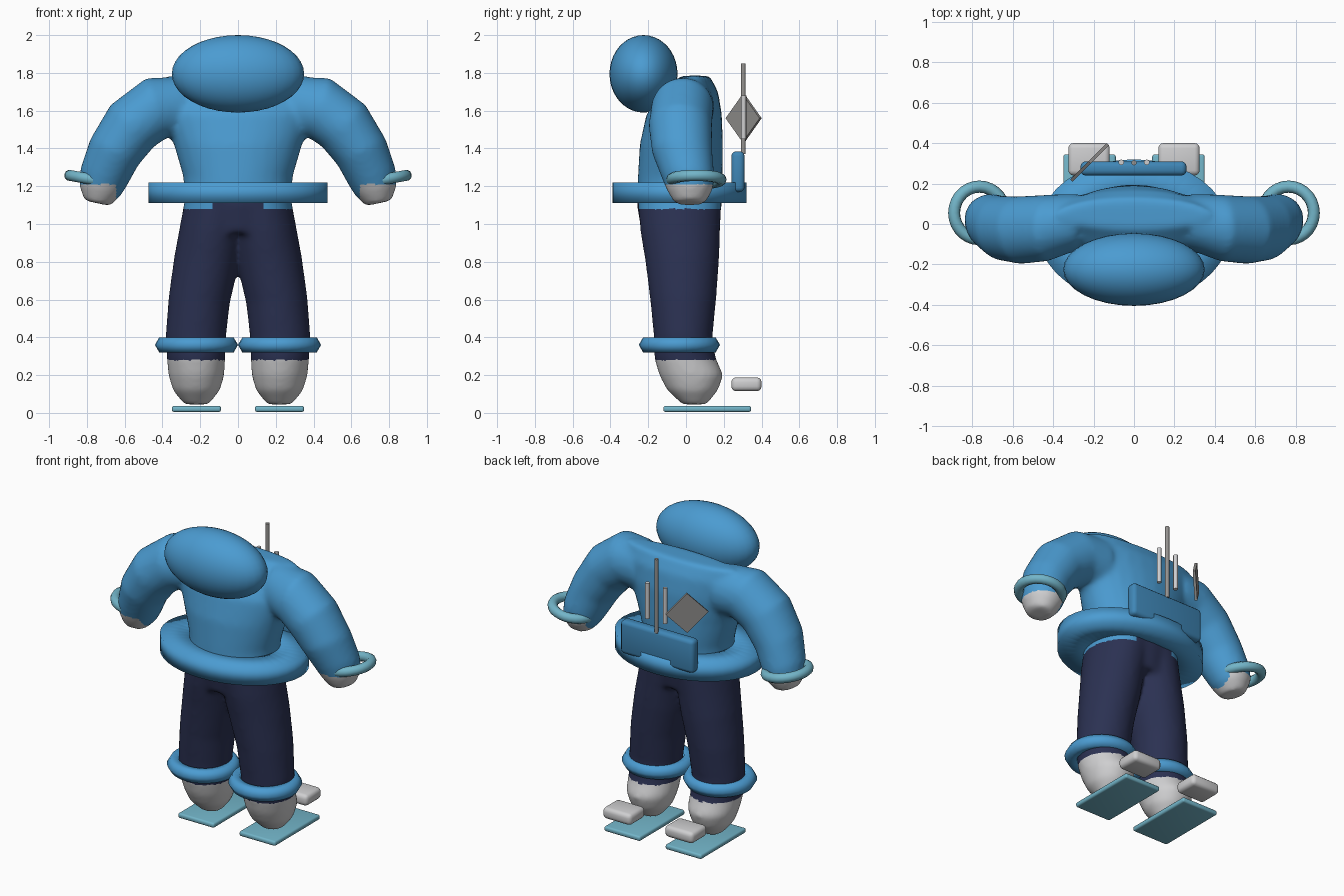
import bpy, bmesh
from math import cos, sin, pi, radians
from mathutils import Vector, Matrix

if "Cube" in bpy.data.objects:
    bpy.data.objects.remove(bpy.data.objects["Cube"])


def material(name, r, g, b):
    m = bpy.data.materials.new(name)
    m.use_nodes = True
    m.diffuse_color = (r, g, b, 1)
    bsdf = m.node_tree.nodes["Principled BSDF"]
    bsdf.inputs["Base Color"].default_value = (r, g, b, 1)
    bsdf.inputs["Roughness"].default_value = 0.6
    return m


BLUE = material("jacket_blue", .07, .33, .64)
PACK = material("pack_blue", .05, .24, .47)
NAVY = material("trouser_navy", .024, .031, .085)
PALE = material("pale_grey", .62, .62, .63)
TEAL = material("light_teal", .17, .46, .58)
GREY = material("mid_grey", .30, .29, .28)


def finish(name, bm, mat, angle=40):
    bmesh.ops.recalc_face_normals(bm, faces=bm.faces)
    mesh = bpy.data.meshes.new(name)
    bm.to_mesh(mesh)
    bm.free()
    ob = bpy.data.objects.new(name, mesh)
    bpy.context.collection.objects.link(ob)
    mesh.materials.append(mat)
    shade(ob, angle)
    return ob


def shade(ob, angle):
    bpy.ops.object.select_all(action='DESELECT')
    ob.select_set(True)
    bpy.context.view_layer.objects.active = ob
    bpy.ops.object.shade_smooth_by_angle(angle=radians(angle))


def loft(bm, stations, side=1, n=28):
    """Closed tube through (x, y, z, side radius, depth radius)."""
    pts = [Vector((s[0] * side, s[1], s[2])) for s in stations]
    rings = []
    for i, s in enumerate(stations):
        t = pts[min(i + 1, len(pts) - 1)] - pts[max(i - 1, 0)]
        u = Vector((t.z, 0, -t.x)).normalized()
        rings.append([bm.verts.new(pts[i] + u * s[3] * cos(2 * pi * k / n)
                                   + Vector((0, s[4] * sin(2 * pi * k / n), 0)))
                      for k in range(n)])
    for a, b in zip(rings, rings[1:]):
        for k in range(n):
            j = (k + 1) % n
            bm.faces.new((a[k], a[j], b[j], b[k]))
    bm.faces.new(rings[0])
    bm.faces.new(rings[-1])


def ring(name, mat, centre, rx, ry, profile, n=32, tilt=0, angle=40):
    """Elliptical ring swept from (outward offset, height) pairs."""
    bm = bmesh.new()
    loops = []
    for k in range(n):
        a = 2 * pi * k / n
        loops.append([bm.verts.new(((rx + o) * cos(a), (ry + o) * sin(a), h))
                      for o, h in profile])
    m = len(profile)
    for k in range(n):
        p, q = loops[k], loops[(k + 1) % n]
        for i in range(m):
            j = (i + 1) % m
            bm.faces.new((p[i], p[j], q[j], q[i]))
    bm.transform(Matrix.Translation(centre) @ Matrix.Rotation(tilt, 4, 'Y'))
    return finish(name, bm, mat, angle)


def round_profile(r, n):
    return [(r * cos(2 * pi * i / n), r * sin(2 * pi * i / n)) for i in range(n)]


def box(name, mat, lo, hi, bevel):
    lo, hi = Vector(lo), Vector(hi)
    bm = bmesh.new()
    bmesh.ops.create_cube(bm, size=1)
    bm.transform(Matrix.Translation((lo + hi) / 2) @ Matrix.Diagonal((*(hi - lo), 1)))
    bmesh.ops.bevel(bm, geom=bm.edges[:], offset=bevel, segments=3,
                    profile=.5, affect='EDGES')
    return finish(name, bm, mat)


def rod(name, mat, x, y, z0, z1, r):
    bm = bmesh.new()
    bmesh.ops.create_cone(bm, cap_ends=True, segments=10, radius1=r, radius2=r,
                          depth=z1 - z0,
                          matrix=Matrix.Translation((x, y, (z0 + z1) / 2)))
    return finish(name, bm, mat)


# Body: torso, arms, legs and feet fused into one soft skin
torso = [(0, -.035, .95, .24, .2), (0, -.035, 1.1, .28, .225), (0, -.03, 1.25, .29, .225),
         (0, -.025, 1.42, .34, .22), (0, -.01, 1.58, .4, .2),
         (0, .02, 1.7, .42, .15), (0, .05, 1.785, .38, .075)]
arm = [(.28, .01, 1.62, .16, .14), (.43, -.02, 1.615, .168, .165), (.56, -.03, 1.52, .16, .168),
       (.655, -.02, 1.38, .145, .16), (.71, .01, 1.25, .132, .14),
       (.73, .02, 1.18, .115, .122), (.745, .02, 1.11, .07, .08)]
leg = [(.1, -.035, 1.15, .175, .225), (.14, -.03, .95, .172, .21), (.168, -.02, .8, .172, .195),
       (.205, -.015, .6, .163, .175), (.224, -.015, .4, .16, .155),
       (.222, -.005, .29, .155, .163), (.22, .028, .2, .148, .17),
       (.22, .035, .12, .125, .135), (.22, .045, .045, .065, .065)]
bm = bmesh.new()
loft(bm, torso)
for s in (1, -1):
    loft(bm, arm, s)
    loft(bm, leg, s)
body = finish("body", bm, BLUE)
remesh = body.modifiers.new("fuse", 'REMESH')
remesh.mode = 'VOXEL'
remesh.voxel_size = .016
soften = body.modifiers.new("soften", 'SMOOTH')
soften.factor = .5
soften.iterations = 10
deps = bpy.context.evaluated_depsgraph_get()
body_mesh = bpy.data.meshes.new_from_object(body.evaluated_get(deps))
body.modifiers.clear()
body.data = body_mesh
body_mesh.materials.clear()
for m in (BLUE, NAVY, PALE):
    body_mesh.materials.append(m)
for f in body_mesh.polygons:
    x, y, z = f.center
    x = abs(x)
    hem = 1.08 if x > .14 else 1.11
    if z < .28 or (x > .645 and z < 1.21):
        f.material_index = 2
    elif z < hem and x < .5:
        f.material_index = 1
    else:
        f.material_index = 0
shade(body, 80)

# Head
bm = bmesh.new()
bmesh.ops.create_uvsphere(bm, u_segments=32, v_segments=20, radius=1)
bm.transform(Matrix.Translation((0, -.225, 1.795)) @ Matrix.Diagonal((.35, .18, .205, 1)))
finish("head", bm, BLUE)

# Jacket hem ring
ring("waist_ring", BLUE, (0, -.035, 1.165), .475, .355,
     [(0, -.055), (0, .055), (-.22, .055), (-.22, -.055)], 40, angle=95)

# Paired parts
for s, label in ((1, "left"), (-1, "right")):
    ring(label + "_ankle_ring", BLUE, (s * .22, -.035, .36), .175, .17,
         round_profile(.045, 6), 28, angle=70)
    ring(label + "_cuff", TEAL, (s * .765, .055, 1.235), .127, .13,
         round_profile(.03, 10), 28, tilt=-s * radians(10))
    xs = sorted((s * .09, s * .35))
    box(label + "_sole", TEAL, (xs[0], -.12, .005), (xs[1], .345, .037), .012)
    xs = sorted((s * .12, s * .325))
    box(label + "_heel_block", PALE, (xs[0], .24, .115), (xs[1], .4, .188), .025)
    rod(label + "_short_rod", PALE, s * .063, .305, 1.45, 1.68, .014)

# Back pack with tall rod and diamond plate
box("back_pack", PACK, (-.265, .24, 1.17), (.26, .31, 1.385), .025)
rod("tall_rod", GREY, 0, .303, 1.37, 1.85, .013)
bm = bmesh.new()
bmesh.ops.create_cube(bm, size=1)
bm.transform(Matrix.Translation((-.22, .305, 1.56)) @ Matrix.Rotation(radians(45), 4, 'Z')
             @ Matrix.Rotation(radians(45), 4, 'Y') @ Matrix.Diagonal((.18, .016, .18, 1)))
finish("diamond_plate", bm, GREY)
